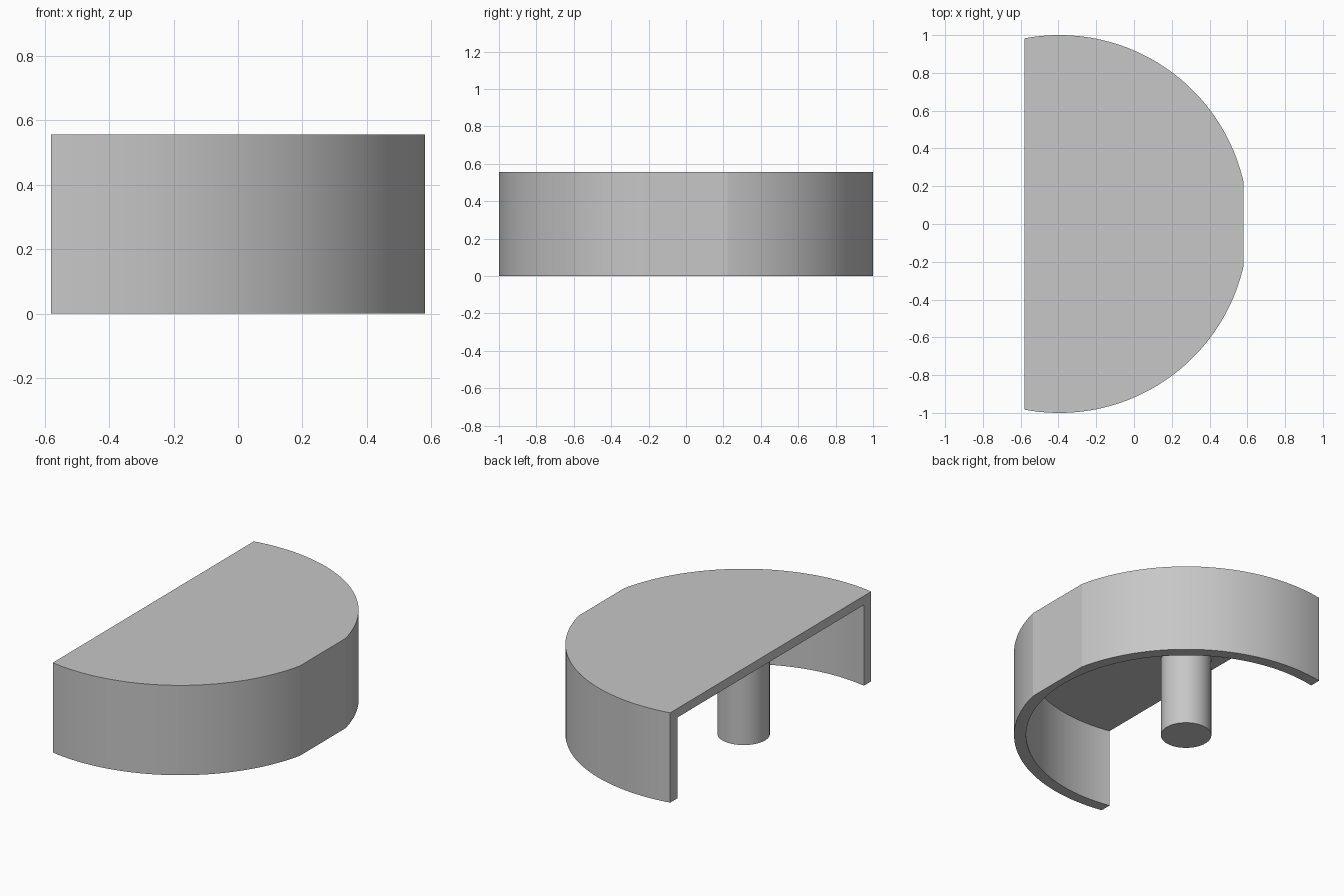
import bpy, bmesh, math

if "Cube" in bpy.data.objects:
    bpy.data.objects.remove(bpy.data.objects["Cube"], do_unlink=True)

HEIGHT, ROOF, WALL = 0.556, 0.056, 0.07
CENTRE_X = -0.395            # axis of the round wall and the post
CUT, FLAT = -0.185, 0.975    # open side and small flat, measured from the axis
POST_RADIUS = 0.147

grey = bpy.data.materials.new("grey")
grey.use_nodes = True
colour = (0.57, 0.57, 0.57, 1)
grey.diffuse_color = colour
grey.node_tree.nodes["Principled BSDF"].inputs["Base Color"].default_value = colour


def arc(radius, start, end, steps):
    angles = [start + (end - start) * i / steps for i in range(steps + 1)]
    return [(radius * math.cos(a), radius * math.sin(a)) for a in angles]


def prism(name, outline, bottom, top):
    """Extrude a closed outline around the axis into a solid."""
    bm = bmesh.new()
    base = bm.faces.new([bm.verts.new((x + CENTRE_X, y, bottom)) for x, y in outline])
    extruded = bmesh.ops.extrude_face_region(bm, geom=[base], use_keep_orig=True)["geom"]
    verts = [g for g in extruded if isinstance(g, bmesh.types.BMVert)]
    bmesh.ops.translate(bm, vec=(0, 0, top - bottom), verts=verts)
    bmesh.ops.recalc_face_normals(bm, faces=bm.faces)
    mesh = bpy.data.meshes.new(name)
    bm.to_mesh(mesh)
    bm.free()
    mesh.materials.append(grey)
    obj = bpy.data.objects.new(name, mesh)
    bpy.context.collection.objects.link(obj)
    return obj


def activate(obj):
    bpy.ops.object.select_all(action='DESELECT')
    obj.select_set(True)
    bpy.context.view_layer.objects.active = obj


# Cap: round outline cut off at the open side, with a small flat opposite
cut_angle, flat_angle = math.acos(CUT), math.acos(FLAT)
outline = arc(1, -cut_angle, -flat_angle, 48) + arc(1, flat_angle, cut_angle, 48)
cap = prism("cap", outline, 0, HEIGHT)

# Hollow the cap from below with a full round cutter
cutter = prism("cap_cutter", arc(1 - WALL, 0, math.tau, 128)[:-1], -0.2, HEIGHT - ROOF)
cutter.hide_render = True
hollow = cap.modifiers.new("hollow", 'BOOLEAN')
hollow.operation = 'DIFFERENCE'
hollow.solver = 'EXACT'
hollow.object = cutter
activate(cap)
bpy.ops.object.modifier_apply(modifier=hollow.name)
bpy.data.objects.remove(cutter, do_unlink=True)

# Post: round peg hanging from the underside of the roof
post = prism("post", arc(POST_RADIUS, 0, math.tau, 64)[:-1], 0, HEIGHT - ROOF / 2)

for obj in (cap, post):
    activate(obj)
    bpy.ops.object.shade_smooth_by_angle(angle=math.radians(8))
